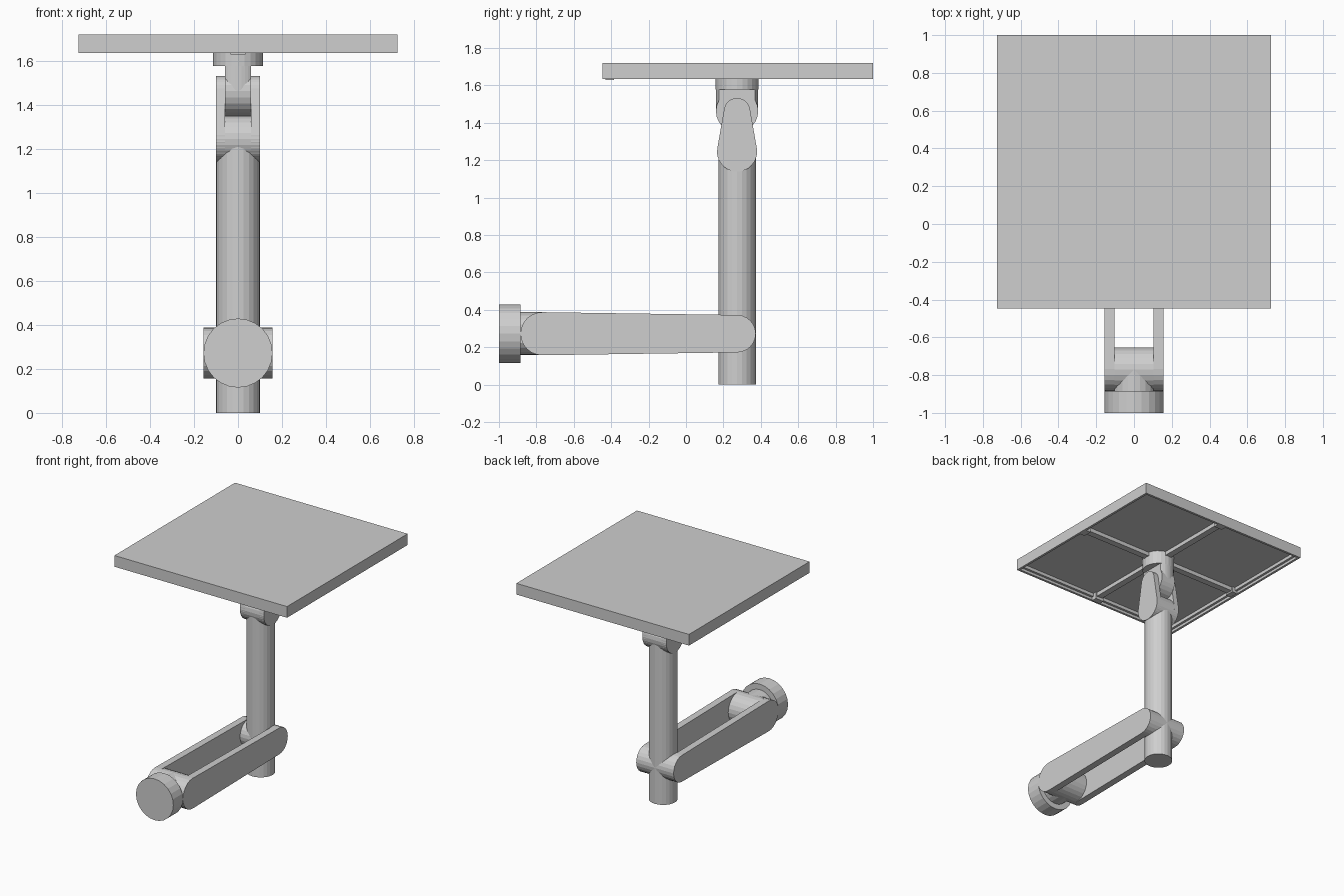
import bpy, bmesh, math

if "Cube" in bpy.data.objects:
    bpy.data.objects.remove(bpy.data.objects["Cube"])

grey = bpy.data.materials.new("light grey")
grey.diffuse_color = (0.62, 0.62, 0.62, 1)
grey.use_nodes = True
grey.node_tree.nodes["Principled BSDF"].inputs["Base Color"].default_value = grey.diffuse_color

# Which world point a profile point (u, v) at depth d means, per extrusion axis
PLACE = {'X': lambda u, v, d: (d, u, v),
         'Y': lambda u, v, d: (u, d, v),
         'Z': lambda u, v, d: (u, v, d)}


def prism(name, pts, axis, a, b):
    """Extrude a closed profile along an axis from a to b."""
    bm = bmesh.new()
    ends = [[bm.verts.new(PLACE[axis](u, v, d)) for u, v in pts] for d in (a, b)]
    n = len(pts)
    for e in ends:
        bm.faces.new(e)
    for i in range(n):
        j = (i + 1) % n
        bm.faces.new((ends[0][i], ends[0][j], ends[1][j], ends[1][i]))
    bmesh.ops.recalc_face_normals(bm, faces=bm.faces)
    me = bpy.data.meshes.new(name)
    bm.to_mesh(me)
    bm.free()
    me.materials.append(grey)
    ob = bpy.data.objects.new(name, me)
    bpy.context.collection.objects.link(ob)
    return ob


def arc(cu, cv, r, a0, a1, n):
    return [(cu + r * math.cos(a0 + (a1 - a0) * i / n),
             cv + r * math.sin(a0 + (a1 - a0) * i / n)) for i in range(n + 1)]


def circle(cu, cv, r, n=24):
    return arc(cu, cv, r, 0, 2 * math.pi, n)[:-1]


def link(c0, r0, c1, r1, n=12):
    """Outline of two circles joined by tangent lines."""
    du, dv = c1[0] - c0[0], c1[1] - c0[1]
    t = math.atan2(dv, du)
    k = math.acos((r0 - r1) / math.hypot(du, dv))
    return arc(*c1, r1, t - k, t + k, n) + arc(*c0, r0, t + k, t + 2 * math.pi - k, n)


def flatted(cu, cv, r, w, n=8):
    """Circle with both sides cut flat at +-w."""
    k = math.acos(w / r)
    return (arc(cu, cv, r, k, math.pi - k, n)
            + arc(cu, cv, r, math.pi + k, 2 * math.pi - k, n))


def box(name, x0, x1, y0, y1, z0, z1):
    return prism(name, [(x0, y0), (x1, y0), (x1, y1), (x0, y1)], 'Z', z0, z1)


CY, AZ, FY = 0.273, 0.272, -0.77   # column y, arm height, front pivot y

# Column and the pivot through its lower end
prism("column", circle(0, CY, 0.1), 'Z', 0, 1.245)
prism("arm_pivot", circle(CY, AZ, 0.1), 'X', -0.155, 0.155)

# Arm side plates, front knuckle and mounting disc
for side, s in (("left", -1), ("right", 1)):
    prism("arm_plate_" + side, link((FY, AZ), 0.115, (CY, AZ), 0.1), 'X', s * 0.104, s * 0.157)
    prism("fork_plate_" + side, link((CY, 1.245), 0.107, (CY, 1.462), 0.07), 'X', s * 0.06, s * 0.101)
prism("front_knuckle", circle(FY, AZ, 0.115), 'X', -0.104, 0.104)
prism("front_neck", flatted(0, AZ, 0.115, 0.104), 'Y', -0.885, FY)
prism("mounting_disc", circle(0, AZ, 0.157), 'Y', -1, -0.885)

# Fork base, tilting knuckle and tray socket
prism("fork_base", circle(CY, 1.245, 0.107), 'X', -0.101, 0.101)
prism("tilt_knuckle", circle(CY, 1.462, 0.113), 'X', -0.06, 0.06)
prism("tilt_neck", flatted(0, CY, 0.113, 0.06), 'Z', 1.462, 1.58)
prism("tray_socket", circle(0, CY, 0.114), 'Z', 1.577, 1.69)

# Tray: top panel inset and extruded into a hollow underside
X, Y0, Y1, Z0, Z1 = 0.725, -0.447, 1.0, 1.635, 1.72
tray = box("tray", -X, X, Y0, Y1, Z0, Z1)
bm = bmesh.new()
bm.from_mesh(tray.data)
bm.normal_update()
under = [f for f in bm.faces if f.normal.z < -0.9]
bmesh.ops.inset_region(bm, faces=under, thickness=0.025)
bmesh.ops.inset_region(bm, faces=under, thickness=0.0001, depth=-0.02)
bmesh.ops.inset_region(bm, faces=under, thickness=0.025)
bmesh.ops.inset_region(bm, faces=under, thickness=0.0001, depth=-0.025)
bm.to_mesh(tray.data)
bm.free()

# Cross ribs under the tray, with a small block where they meet the rim
box("rib_across", -X + 0.02, X - 0.02, CY - 0.025, CY + 0.025, 1.65, 1.69)
box("rib_along", -0.025, 0.025, Y0 + 0.02, Y1 - 0.02, 1.65, 1.69)
box("front_catch", -0.035, 0.035, -0.43, -0.385, 1.628, 1.69)
for side, s in (("left", -1), ("right", 1)):
    a, b = sorted((s * 0.665, s * 0.71))
    box("side_catch_" + side, a, b, CY - 0.035, CY + 0.035, 1.637, 1.69)
box("back_catch", -0.035, 0.035, 0.94, 0.985, 1.637, 1.69)
